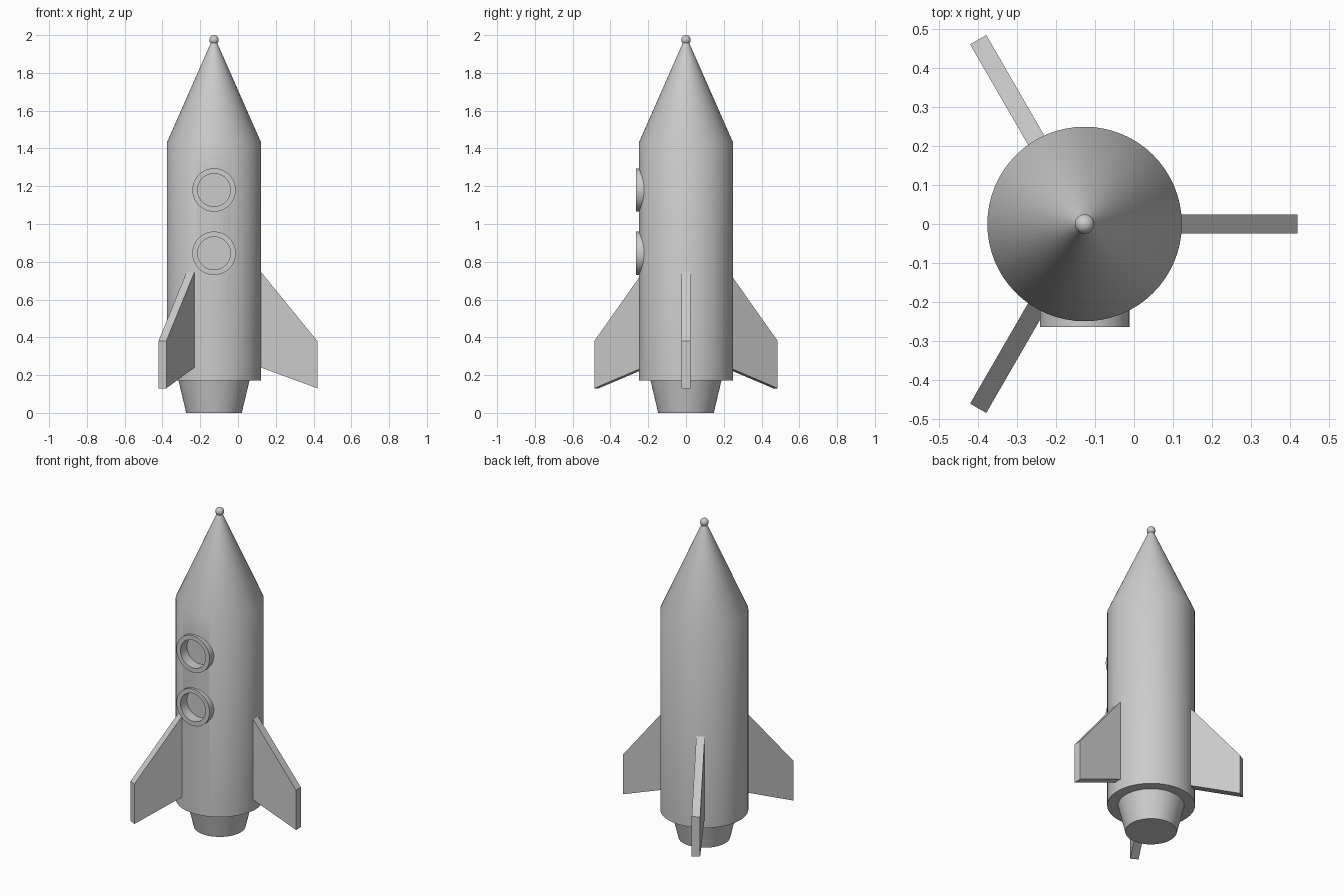
import bpy, bmesh
from math import pi, radians
from mathutils import Matrix, Vector

if "Cube" in bpy.data.objects:
    bpy.data.objects.remove(bpy.data.objects["Cube"], do_unlink=True)

AXIS_X = -0.127
WINDOW_HEIGHTS = (0.845, 1.18)

grey = bpy.data.materials.new("plain_grey")
grey.use_nodes = True
grey.diffuse_color = (0.6, 0.6, 0.6, 1)
grey.node_tree.nodes["Principled BSDF"].inputs["Base Color"].default_value = grey.diffuse_color


def make_object(name, bm, matrix=Matrix()):
    """Turn a bmesh into a grey object, placed relative to the rocket's axis."""
    bmesh.ops.remove_doubles(bm, verts=bm.verts, dist=1e-5)
    bmesh.ops.recalc_face_normals(bm, faces=bm.faces)
    bm.transform(Matrix.Translation((AXIS_X, 0, 0)) @ matrix)
    mesh = bpy.data.meshes.new(name)
    bm.to_mesh(mesh)
    bm.free()
    mesh.materials.append(grey)
    obj = bpy.data.objects.new(name, mesh)
    bpy.context.collection.objects.link(obj)
    return obj


def lathe(name, profile, matrix=Matrix(), closed=False, steps=64):
    """Spin a (radius, height) profile around the z axis."""
    bm = bmesh.new()
    verts = [bm.verts.new((r, 0, z)) for r, z in profile]
    pairs = list(zip(verts, verts[1:] + verts[:1]))
    if not closed:
        pairs.pop()
    edges = [bm.edges.new(p) for p in pairs]
    bmesh.ops.spin(bm, geom=verts + edges, cent=(0, 0, 0), axis=(0, 0, 1),
                   angle=2 * pi, steps=steps)
    return make_object(name, bm, matrix)


def activate(obj):
    bpy.ops.object.select_all(action="DESELECT")
    obj.select_set(True)
    bpy.context.view_layer.objects.active = obj


def smooth(obj):
    activate(obj)
    bpy.ops.object.shade_smooth_by_angle(angle=radians(30))


# Hull with its nose cone
hull = lathe("hull", [(0, 0.172), (0.25, 0.172), (0.25, 1.43), (0.012, 1.97), (0, 1.97)])

# Portholes: a round recess in the hull with a raised rim
for i, height in enumerate(WINDOW_HEIGHTS, 1):
    # Local z points out of the front of the hull
    place = Matrix.Translation((0, 0, height)) @ Matrix.Rotation(pi / 2, 4, "X")
    cutter = lathe("window_cutter", [(0, 0.2), (0.088, 0.2), (0.088, 0.3), (0, 0.3)], place, steps=48)
    cutter.hide_render = True
    cut = hull.modifiers.new("window_recess", "BOOLEAN")
    cut.operation = "DIFFERENCE"
    cut.solver = "EXACT"
    cut.object = cutter
    activate(hull)
    bpy.ops.object.modifier_apply(modifier=cut.name)
    bpy.data.objects.remove(cutter, do_unlink=True)
    smooth(lathe(f"window_rim_{i}", [(0.087, 0.2), (0.115, 0.2), (0.115, 0.265), (0.087, 0.265)],
                 place, closed=True, steps=48))
smooth(hull)

# Engine nozzle
smooth(lathe("nozzle", [(0, 0), (0.147, 0), (0.19, 0.18), (0, 0.18)]))

# Ball on the nose tip
ball = bmesh.new()
bmesh.ops.create_uvsphere(ball, u_segments=32, v_segments=16, radius=0.025)
smooth(make_object("nose_ball", ball, Matrix.Translation((0, 0, 1.975))))

# Three fins, rooted inside the hull
FIN = [(0.2, 0.806), (0.547, 0.38), (0.547, 0.13), (0.2, 0.258)]
THICKNESS = 0.048
for i, name in enumerate(("left_fin", "back_right_fin", "front_right_fin")):
    bm = bmesh.new()
    side = bm.faces.new([bm.verts.new((r, -THICKNESS / 2, z)) for r, z in FIN])
    moved = bmesh.ops.extrude_face_region(bm, geom=[side])["geom"]
    bmesh.ops.translate(bm, vec=Vector((0, THICKNESS, 0)),
                        verts=[v for v in moved if isinstance(v, bmesh.types.BMVert)])
    if side.is_valid and all(len(e.link_faces) > 2 for e in side.edges):
        bm.faces.remove(side)
    make_object(name, bm, Matrix.Rotation(radians(120 * i), 4, "Z"))
